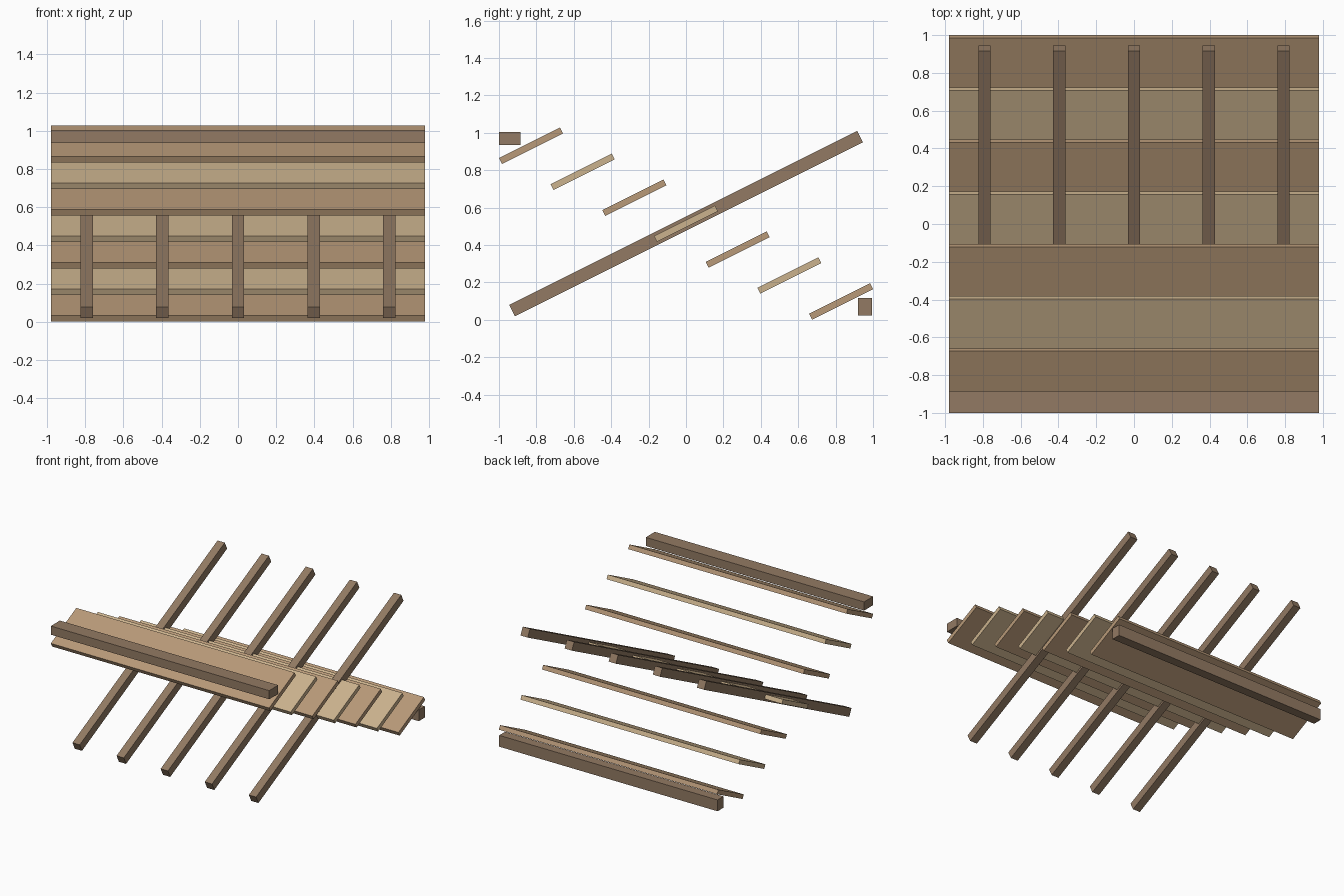
import bpy, math

if "Cube" in bpy.data.objects:
    bpy.data.objects.remove(bpy.data.objects["Cube"])

PITCH = math.atan(0.5)
WIDTH = 1.96
MID_Z = 0.514


def material(name, color):
    m = bpy.data.materials.new(name)
    m.diffuse_color = (*color, 1)
    m.use_nodes = True
    m.node_tree.nodes["Principled BSDF"].inputs["Base Color"].default_value = m.diffuse_color
    return m


plank_mat = material("plank_wood", (0.48, 0.32, 0.19))
light_mat = material("light_plank_wood", (0.60, 0.45, 0.27))
beam_mat = material("beam_wood", (0.29, 0.195, 0.125))


def box(name, center, size, mat, pitch=0.0):
    bpy.ops.mesh.primitive_cube_add(size=1, location=center, rotation=(pitch, 0, 0))
    ob = bpy.context.object
    ob.name = name
    ob.scale = size
    bpy.ops.object.transform_apply(location=False, rotation=False, scale=True)
    ob.data.materials.append(mat)
    return ob


# sloping planks, stepping down towards the back in alternating tones
for i in range(7):
    k = i - 3
    box(f"plank_{i + 1}", (0, k * 0.2763, MID_Z - k * 0.1387),
        (WIDTH, 0.365, 0.035), light_mat if i % 2 else plank_mat, PITCH)

# long rafters crossing through the middle plank
for i in range(5):
    box(f"rafter_{i + 1}", ((i - 2) * 0.396, 0, MID_Z),
        (0.065, 2.08, 0.067), beam_mat, PITCH)

# horizontal beams at the high front and low back edges
box("ridge_beam", (0, -0.942, 0.97), (WIDTH, 0.116, 0.07), beam_mat)
box("eave_beam", (0, 0.957, 0.07), (WIDTH, 0.076, 0.092), beam_mat)
